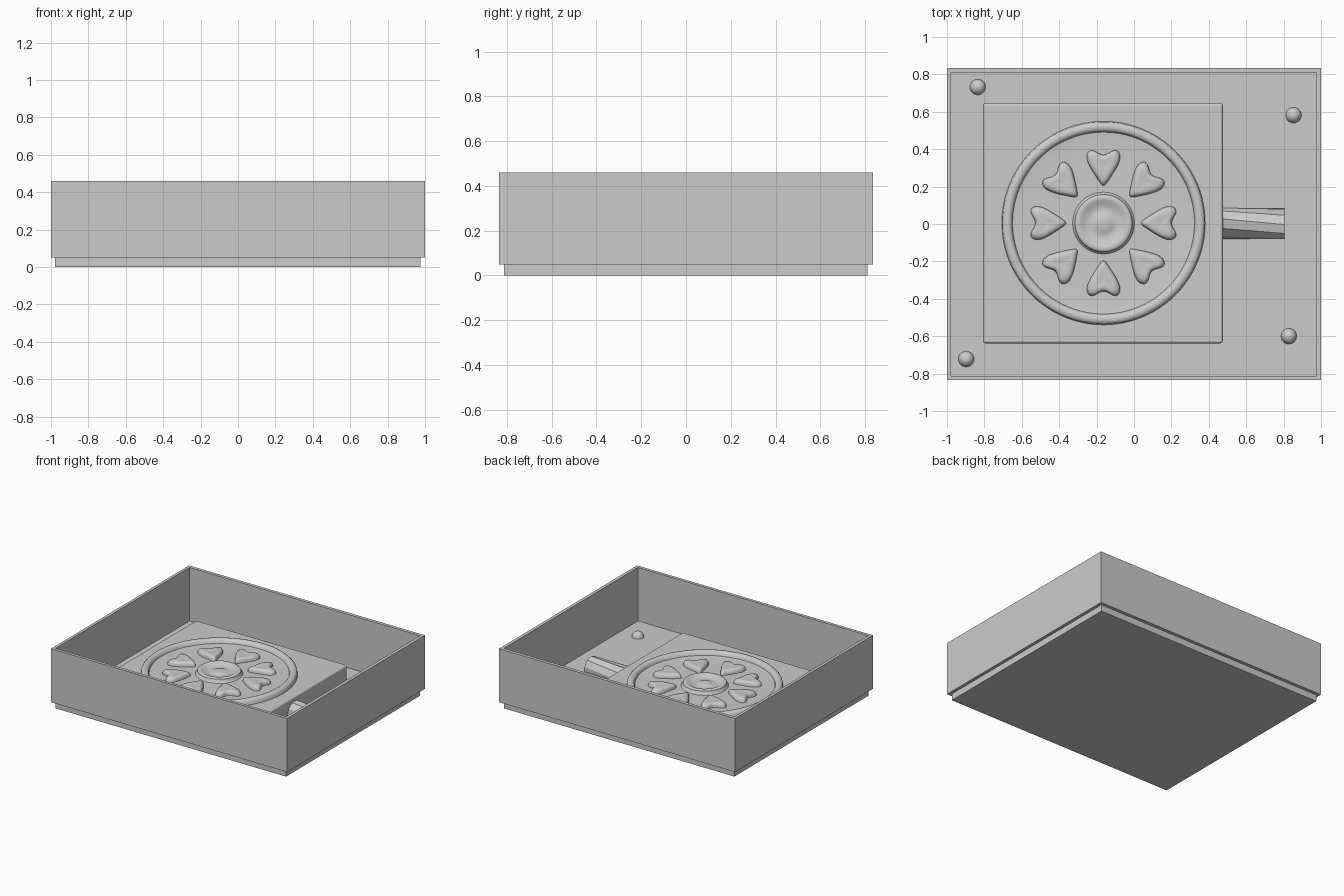
import bpy, bmesh
from math import sin, cos, pi, radians
from mathutils import Vector

cube = bpy.data.objects.get("Cube")
if cube:
    bpy.data.objects.remove(cube, do_unlink=True)

grey = bpy.data.materials.new("plain grey")
grey.use_nodes = True
colour = (0.6, 0.6, 0.6, 1)
grey.diffuse_color = colour
grey.node_tree.nodes["Principled BSDF"].inputs["Base Color"].default_value = colour

FLOOR, TILE_TOP = 0.05, 0.166
CENTRE = Vector((-0.163, 0.005, 0))


def finish(name, bm, smooth=None, location=(0, 0, 0)):
    bmesh.ops.recalc_face_normals(bm, faces=bm.faces)
    mesh = bpy.data.meshes.new(name)
    bm.to_mesh(mesh)
    bm.free()
    mesh.materials.append(grey)
    ob = bpy.data.objects.new(name, mesh)
    ob.location = location
    bpy.context.collection.objects.link(ob)
    if smooth:
        bpy.ops.object.select_all(action="DESELECT")
        ob.select_set(True)
        bpy.context.view_layer.objects.active = ob
        bpy.ops.object.shade_smooth_by_angle(angle=radians(smooth))
    return ob


def loft(bm, loops, cap_last=True, cap_first=False):
    """Skin a list of closed loops of equal length."""
    rings = [[bm.verts.new(p) for p in loop] for loop in loops]
    for a, b in zip(rings, rings[1:]):
        for i in range(len(a)):
            j = (i + 1) % len(a)
            bm.faces.new((a[i], a[j], b[j], b[i]))
    if cap_first:
        bm.faces.new(rings[0])
    if cap_last:
        bm.faces.new(rings[-1])


def rectangle(x0, x1, y0, y1, z):
    return [(x0, y0, z), (x1, y0, z), (x1, y1, z), (x0, y1, z)]


# Base plate
bm = bmesh.new()
sides = (-0.978, 0.976, -0.812, 0.81)
loft(bm, [rectangle(*sides, 0), rectangle(*sides, FLOOR)], cap_first=True)
finish("base_plate", bm)

# Open wall frame
bm = bmesh.new()
outer = (-1, 1, -0.835, 0.835)
loops = [rectangle(*s, z) for s, z in
         ((sides, FLOOR), (outer, FLOOR), (outer, 0.46), (sides, 0.46), (sides, FLOOR))]
loft(bm, loops, cap_last=False)
bmesh.ops.remove_doubles(bm, verts=bm.verts, dist=1e-5)
finish("wall_frame", bm)

# Raised square tile with softened edges
bm = bmesh.new()
square = (-0.808, 0.475, -0.638, 0.645)
loft(bm, [rectangle(*square, FLOOR - 0.02), rectangle(*square, TILE_TOP)], cap_first=True)
tile = finish("tile", bm, 30)
bevel = tile.modifiers.new("soft edges", "BEVEL")
bevel.width, bevel.segments = 0.014, 3
bevel.harden_normals = True

# Medallion: rim, sunken field, centre dish and button as one turned profile
profile = [(0.545, 0.16), (0.54, 0.192), (0.53, 0.202), (0.515, 0.205), (0.5, 0.202),
           (0.492, 0.195), (0.486, 0.176), (0.45, 0.172), (0.3, 0.172), (0.165, 0.174),
           (0.156, 0.183), (0.152, 0.2), (0.14, 0.207), (0.125, 0.205), (0.105, 0.194),
           (0.08, 0.187), (0.06, 0.188), (0.045, 0.195), (0.02, 0.199), (0.004, 0.199)]
bm = bmesh.new()
turns = [2 * pi * i / 96 for i in range(96)]
loft(bm, [[(r * cos(a), r * sin(a), z) for a in turns] for r, z in profile])
finish("medallion", bm, 40, CENTRE)


# Heart-shaped petals, each a low domed loft
def heart(size, z):
    points = []
    for i in range(48):
        t = 2 * pi * i / 48
        along = 0.105 * cos(t) - 0.045 * max(0, cos(t)) ** 14
        width = 0.075 + 0.035 * cos(t)
        across = width * sin(t) * (1 + 0.25 * cos(t))
        points.append(Vector((size * along, size * across, z)))
    return points


layers = [(1, 0.168), (0.97, 0.185), (0.9, 0.197), (0.75, 0.204),
          (0.5, 0.205), (0.25, 0.203), (0.03, 0.202)]
for n in range(8):
    bm = bmesh.new()
    loft(bm, [heart(s, z) for s, z in layers])
    angle = n * pi / 4
    petal = finish(f"petal_{n + 1}", bm, 50,
                   CENTRE + Vector((0.305 * cos(angle), 0.305 * sin(angle), 0)))
    petal.rotation_euler.z = angle

# Faceted half-round spout with a slight twist
bm = bmesh.new()
loops = []
for x, turn in ((0.46, 0), (0.805, 22)):
    loops.append([(x, 0.003 + 0.083 * cos(radians(turn + 36 * k)),
                   FLOOR + 0.003 + 0.083 * sin(radians(turn + 36 * k))) for k in range(10)])
loft(bm, loops, cap_first=True)
cut = bmesh.ops.bisect_plane(bm, geom=bm.verts[:] + bm.edges[:] + bm.faces[:],
                             plane_co=(0, 0, FLOOR - 0.01), plane_no=(0, 0, -1), clear_outer=True)
finish("spout", bm)

# Locating domes on the floor
for n, (x, y) in enumerate(((-0.835, 0.732), (0.853, 0.582), (0.828, -0.6), (-0.897, -0.722))):
    bm = bmesh.new()
    arc = [radians(a) for a in (0, 15, 30, 45, 60, 75, 88)]
    loft(bm, [[(0.042 * cos(e) * cos(a), 0.042 * cos(e) * sin(a), 0.042 * sin(e))
               for a in turns[::4]] for e in arc])
    finish(f"locating_dome_{n + 1}", bm, 40, (x, y, FLOOR))
